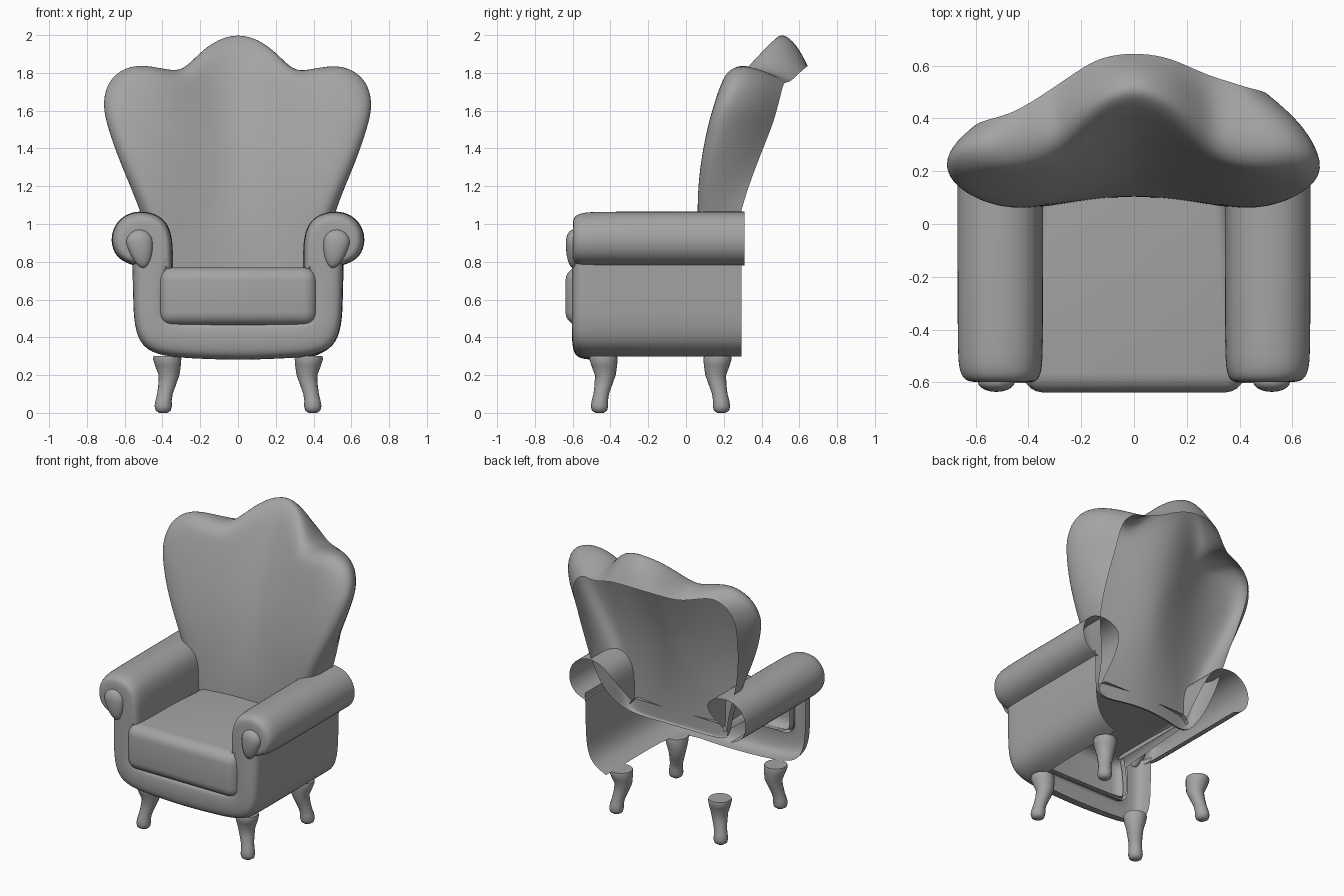
import bpy, bmesh, math

if "Cube" in bpy.data.objects:
    bpy.data.objects.remove(bpy.data.objects["Cube"])

grey = bpy.data.materials.new("dark_grey")
grey.diffuse_color = (0.37, 0.37, 0.37, 1)
grey.use_nodes = True
grey.node_tree.nodes["Principled BSDF"].inputs["Base Color"].default_value = grey.diffuse_color


def finish(name, bm, subsurf=0, mirror=False, angle=None):
    bmesh.ops.remove_doubles(bm, verts=bm.verts, dist=0.0005)
    bmesh.ops.recalc_face_normals(bm, faces=bm.faces)
    me = bpy.data.meshes.new(name)
    bm.to_mesh(me)
    bm.free()
    me.materials.append(grey)
    ob = bpy.data.objects.new(name, me)
    bpy.context.collection.objects.link(ob)
    for p in me.polygons:
        p.use_smooth = True
    if angle:
        bpy.ops.object.select_all(action='DESELECT')
        ob.select_set(True)
        bpy.context.view_layer.objects.active = ob
        bpy.ops.object.shade_smooth_by_angle(angle=math.radians(angle))
    if mirror:
        m = ob.modifiers.new("mirror", 'MIRROR')
        m.merge_threshold = 0.002
    if subsurf:
        s = ob.modifiers.new("smooth", 'SUBSURF')
        s.levels = s.render_levels = subsurf
        s.boundary_smooth = 'PRESERVE_CORNERS'
    return ob


def loft(rings, closed=False, caps=(), skip=lambda r, i: False):
    bm = bmesh.new()
    vs = [[bm.verts.new(p) for p in ring] for ring in rings]
    n = len(rings[0])
    for r in range(len(rings) - 1):
        for i in range(n if closed else n - 1):
            if not skip(r, i):
                j = (i + 1) % n
                bm.faces.new((vs[r][i], vs[r][j], vs[r + 1][j], vs[r + 1][i]))
    for c in caps:
        bm.faces.new(vs[c])
    bmesh.ops.delete(bm, geom=[v for v in bm.verts if not v.link_faces], context='VERTS')
    return bm


def lerp(a, b, t):
    return a + (b - a) * t


# Backrest: winged open shell; half outline (x, z) and its rear rim (x, z, y)
half = [(0.2, .67, .2, .67, .11), (.39, .65, .39, .65, .07), (.43, .82, .44, .82, .24),
        (.50, 1.03, .52, 1.03, .28), (.575, 1.2, .53, 1.2, .33), (.655, 1.38, .53, 1.38, .40),
        (.712, 1.55, .52, 1.53, .46), (.728, 1.65, .52, 1.6, .48), (.70, 1.765, .50, 1.68, .50),
        (.61, 1.837, .46, 1.72, .51), (.51, 1.85, .42, 1.75, .52), (.40, 1.83, .36, 1.75, .54),
        (.31, 1.812, .29, 1.76, .56), (.24, 1.88, .20, 1.80, .60), (.14, 1.98, .12, 1.83, .635)]
outline = ([(0, .68, 0, .68, .125)] + half + [(0, 2.03, 0, 1.84, .65)]
           + [(-x, z, -rx, rz, ry) for x, z, rx, rz, ry in reversed(half)])


def front_y(x, z):
    mid = .11 + .24 * max(0, z - .75) ** 1.8
    wing = .05 + .255 * max(0, z - 1.05) ** 1.8
    t = min(1, abs(x) / .5)
    return lerp(mid, wing, t * t * (3 - 2 * t))


CZ = 1.3
rings = []
for s, off in ((0, 0), (.06, 0), (.14, 0), (.3, 0), (.5, 0), (.7, 0), (.87, 0), (.95, .02)):
    rings.append([(x * s, front_y(x * s, lerp(CZ, z, s)) + off * (z > .7), lerp(CZ, z, s))
                  for x, z, *_ in outline])
edge, mid, rim = [], [], []
for x, z, rx, rz, ry in outline:
    e = front_y(x, z) + (.075 if abs(x) > .2 else .05) * (z > .7)
    k = 1.0 if x > -.2 else lerp(1, .5, min(1, (-x - .2) / .35))  # shallower left side
    rx, rz, ry = lerp(x, rx, k), lerp(z, rz, k), lerp(e, ry, k)
    edge.append((x, e, z))
    mid.append((lerp(x, rx, .35), lerp(e, ry, .55), lerp(z, rz, .35)))
    rim.append((rx, ry, rz))
finish("backrest", loft(rings + [edge, mid, rim], closed=True), subsurf=2)

# Base: U-shaped front panel with a wall on the right, open elsewhere
outer = [(.56, .82), (.555, .6), (.55, .46), (.51, .345), (.40, .298), (.2, .286), (0, .28)]
inner = [(.365, .82), (.40, .68), (.405, .53), (.385, .485), (.30, .472), (.15, .47), (0, .47)]


def u_ring(y, t):
    pts = [(lerp(a[0], b[0], t), y, lerp(a[1], b[1], t)) for a, b in zip(outer, inner)]
    return pts + [(-x, y, z) for x, y, z in reversed(pts[:-1])]


base = loft([u_ring(.295, 0), u_ring(-.1, 0), u_ring(-.5, 0), u_ring(-.57, .03), u_ring(-.603, .25),
             u_ring(-.605, .9), u_ring(-.59, 1), u_ring(-.55, 1)],
            skip=lambda r, i: r < 2 and i > 3)
finish("base", base, subsurf=2)

# Rolled arms; the hidden inner wall stops at the backrest
roll = [(.345, .74), (.345, .82), (.345, .9), (.365, 1.0), (.43, 1.055), (.52, 1.072), (.605, 1.05),
        (.665, .98), (.675, .89), (.635, .81), (.55, .78)]


def arm_ring(y, s, cut=0):
    return [(.48 + (x - .48) * s, y - cut * max(0, 3 - i) / 3, .88 + (z - .88) * s)
            for i, (x, z) in enumerate(roll)]


arm = loft([arm_ring(.31, 1, .22), arm_ring(.15, 1, .15), arm_ring(-.45, 1), arm_ring(-.55, .98),
            arm_ring(-.597, .86), arm_ring(-.6, .6)], caps=(-1,))
finish("arms", arm, subsurf=2, mirror=True)

# Teardrop scrolls on the arm fronts
bm = bmesh.new()
bmesh.ops.create_uvsphere(bm, u_segments=20, v_segments=12, radius=.07)
for v in bm.verts:
    d = max(0, -v.co.z) / .07
    v.co.x = v.co.x * (1 - .2 * d) - .02 * d
    v.co.z *= 1.9 if v.co.z < 0 else 1
    v.co.y *= .55
    v.co.x += .522
    v.co.y -= .598
    v.co.z += .9
finish("arm_scrolls", bm, mirror=True)

# Seat cushion: rounded top and front only
bm = bmesh.new()
bmesh.ops.create_cube(bm, size=1)
for v in bm.verts:
    v.co.x *= .84
    v.co.y = -.635 if v.co.y < 0 else .17
    v.co.z = .617 + v.co.z * .308
bmesh.ops.bevel(bm, geom=bm.edges[:], offset=.07, segments=5, profile=.5, affect='EDGES')
bm.normal_update()
bmesh.ops.delete(bm, geom=[f for f in bm.faces if f.calc_center_median().y > .101
                           or (f.calc_center_median().y > -.54
                               and (f.normal.z < -.1 or abs(f.normal.x) > .98))], context='FACES')
for v in bm.verts:
    if v.co.y > 0:
        v.co.x *= .86
    if v.co.y < -.6:
        v.co.y -= .01 * (1 - (v.co.x / .42) ** 2)
finish("seat_cushion", bm)

# Curved legs: (z, outward offset, radius)
sections = [(.30, 0, .072), (.285, 0, .075), (.25, -.004, .068), (.2, -.01, .055), (.15, 0, .047),
            (.1, .012, .041), (.065, .019, .043), (.035, .021, .046), (.012, .021, .04), (0, .02, .022)]
for label, sy in (("front", -1), ("rear", 1)):
    for side, sx in (("left", -1), ("right", 1)):
        rings = [[(sx * (.375 + o) + r * math.cos(a), -.135 + sy * (.302 + o) + r * math.sin(a), z)
                  for a in (math.tau * k / 16 for k in range(16))] for z, o, r in sections]
        finish(f"{label}_{side}_leg", loft(rings, closed=True, caps=(0, -1)), angle=50)
